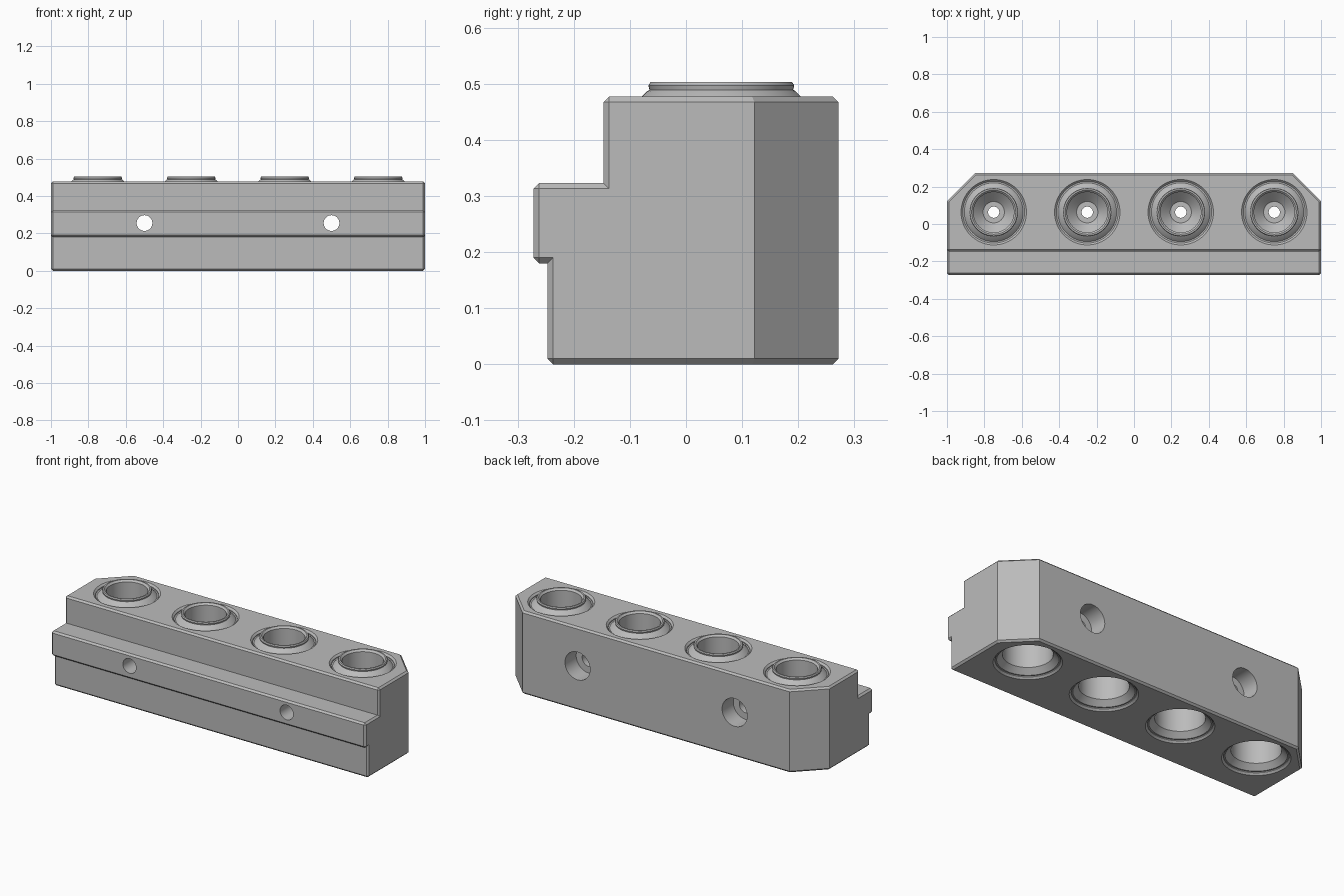
import bpy
import bmesh
import math
from mathutils import Matrix, Vector

cube = bpy.data.objects.get("Cube")
if cube:
    bpy.data.objects.remove(cube, do_unlink=True)

grey = bpy.data.materials.new("plain grey")
grey.use_nodes = True
colour = (0.5, 0.5, 0.5, 1)
grey.diffuse_color = colour
grey.node_tree.nodes["Principled BSDF"].inputs["Base Color"].default_value = colour

SOCKET_Y = 0.063
SOCKETS = (-0.75, -0.25, 0.25, 0.75)
SCREWS = (-0.5, 0.5)
SCREW_Z = 0.255


def make_object(name, bm):
    bmesh.ops.recalc_face_normals(bm, faces=bm.faces)
    mesh = bpy.data.meshes.new(name)
    bm.to_mesh(mesh)
    bm.free()
    mesh.materials.append(grey)
    obj = bpy.data.objects.new(name, mesh)
    bpy.context.collection.objects.link(obj)
    return obj


def lathe(name, profile, matrix, segments=64):
    """Closed solid turned from (radius, height) points, capped at both ends."""
    bm = bmesh.new()
    rings = []
    for r, h in profile:
        rings.append([bm.verts.new((r * math.cos(a), r * math.sin(a), h))
                      for a in (2 * math.pi * i / segments for i in range(segments))])
    for low, high in zip(rings, rings[1:]):
        for i in range(segments):
            j = (i + 1) % segments
            bm.faces.new((low[i], low[j], high[j], high[i]))
    bm.faces.new(rings[0])
    bm.faces.new(rings[-1])
    bm.transform(matrix)
    return make_object(name, bm)


def combine(target, tool, operation):
    mod = target.modifiers.new("cut", "BOOLEAN")
    mod.operation = operation
    mod.solver = "EXACT"
    mod.object = tool
    bpy.context.view_layer.objects.active = target
    bpy.ops.object.modifier_apply(modifier=mod.name)
    bpy.data.objects.remove(tool, do_unlink=True)


# Stepped block: side profile extruded along x
side = [(-0.247, 0), (0.272, 0), (0.272, 0.477), (-0.147, 0.477),
        (-0.147, 0.323), (-0.272, 0.323), (-0.272, 0.18), (-0.247, 0.18)]
bm = bmesh.new()
face = bm.faces.new([bm.verts.new((-1, y, z)) for y, z in side])
grown = bmesh.ops.extrude_face_region(bm, geom=[face])["geom"]
bmesh.ops.translate(bm, vec=(2, 0, 0),
                    verts=[v for v in grown if isinstance(v, bmesh.types.BMVert)])
bmesh.ops.recalc_face_normals(bm, faces=bm.faces)

# Cut off the two back corners
for s in (-1, 1):
    cut = bmesh.ops.bisect_plane(bm, geom=bm.verts[:] + bm.edges[:] + bm.faces[:],
                                 plane_co=(s, 0.122, 0), plane_no=(s, 1, 0),
                                 clear_outer=True)["geom_cut"]
    bmesh.ops.holes_fill(bm, edges=[e for e in cut if isinstance(e, bmesh.types.BMEdge)])
bmesh.ops.recalc_face_normals(bm, faces=bm.faces)

# Chamfer every convex square edge
sharp = [e for e in bm.edges
         if e.is_convex and e.calc_face_angle(0) > math.radians(60)]
bmesh.ops.bevel(bm, geom=sharp, offset=0.01, segments=1, affect="EDGES",
                offset_type="OFFSET", clamp_overlap=False)
block = make_object("socket_block", bm)

# Sockets: ring groove, raised collar, then the bore with its lower seat
groove = [(0.165, 0.462), (0.165, 0.467), (0.185, 0.487)]
collar = [(0.157, 0.44), (0.157, 0.462), (0.132, 0.487), (0.128, 0.489),
          (0.130, 0.497), (0.126, 0.503)]
bore = [(0.185, -0.01), (0.165, 0.01), (0.165, 0.015), (0.157, 0.015),
        (0.128, 0.044), (0.128, 0.23), (0.03, 0.23), (0.03, 0.25),
        (0.057, 0.25), (0.108, 0.3), (0.108, 0.493), (0.128, 0.513)]
for x in SOCKETS:
    place = Matrix.Translation((x, SOCKET_Y, 0))
    combine(block, lathe("groove_cutter", groove, place), "DIFFERENCE")
    combine(block, lathe("collar", collar, place), "UNION")
    combine(block, lathe("bore_cutter", bore, place), "DIFFERENCE")

# Counterbored mounting holes running front to back
screw = [(0.042, -0.3), (0.042, 0.17), (0.08, 0.17), (0.08, 0.3)]
for x in SCREWS:
    place = Matrix.Translation((x, 0, SCREW_Z)) @ Matrix.Rotation(-math.pi / 2, 4, "X")
    combine(block, lathe("screw_cutter", screw, place, 48), "DIFFERENCE")

bpy.ops.object.select_all(action="DESELECT")
block.select_set(True)
bpy.context.view_layer.objects.active = block
bpy.ops.object.shade_smooth_by_angle(angle=math.radians(25))
